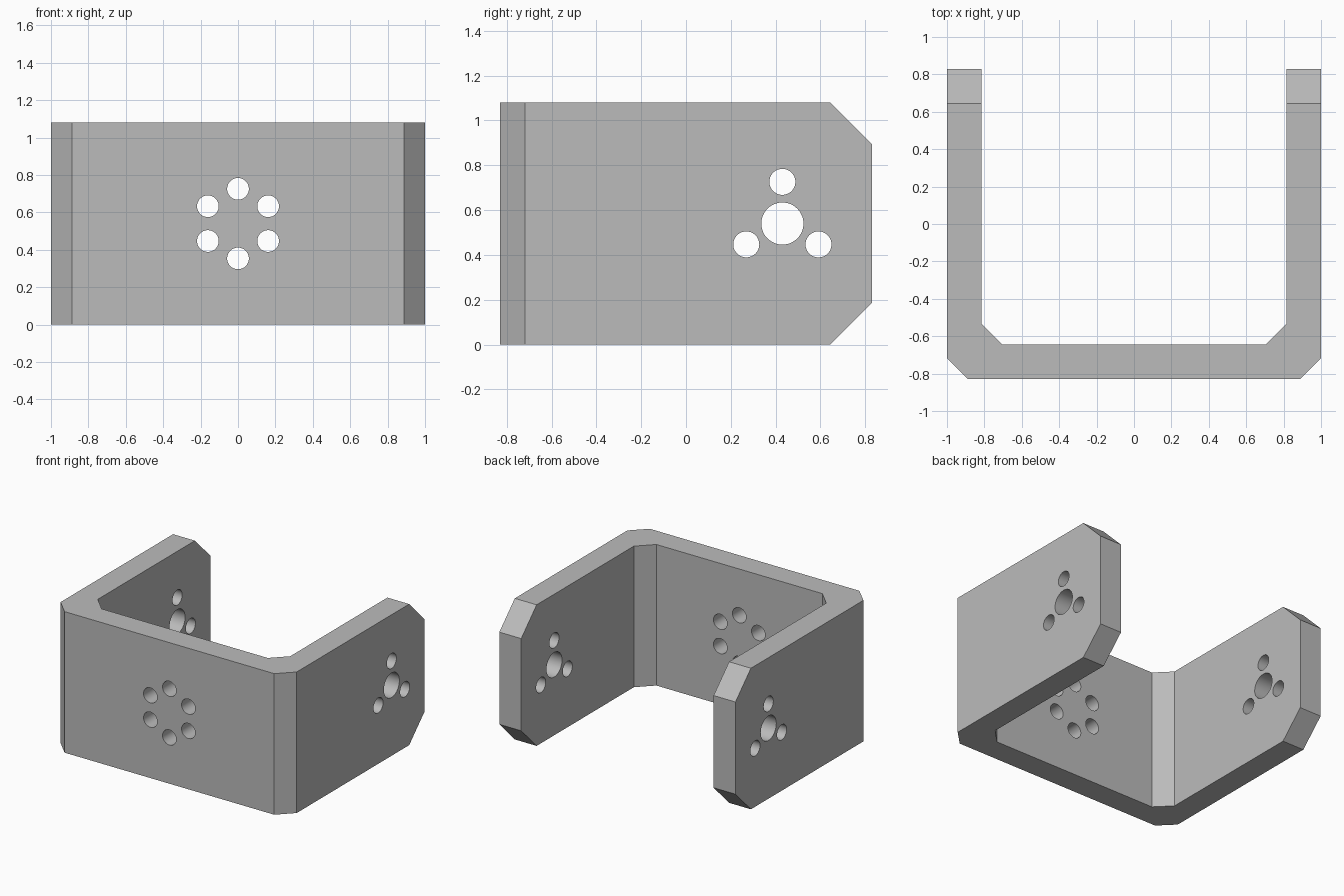
import bpy, bmesh
from math import sin, cos, radians
from mathutils import Matrix, Vector

cube = bpy.data.objects.get("Cube")
if cube:
    bpy.data.objects.remove(cube, do_unlink=True)

HALF_W, HALF_D, HEIGHT = 1.0, 0.83, 1.08
WALL, BEND, CLIP = 0.185, 0.112, 0.187
HOLE_R, BORE_R, RING_R = 0.058, 0.094, 0.186
MID_Z, BORE_Y = HEIGHT / 2, 0.43


def make_object(name, bm):
    bmesh.ops.recalc_face_normals(bm, faces=bm.faces)
    mesh = bpy.data.meshes.new(name)
    bm.to_mesh(mesh)
    bm.free()
    obj = bpy.data.objects.new(name, mesh)
    bpy.context.collection.objects.link(obj)
    return obj


def extruded(name, points, direction):
    bm = bmesh.new()
    face = bm.faces.new([bm.verts.new(p) for p in points])
    grown = bmesh.ops.extrude_face_region(bm, geom=[face])
    verts = [v for v in grown["geom"] if isinstance(v, bmesh.types.BMVert)]
    bmesh.ops.translate(bm, verts=verts, vec=direction)
    return make_object(name, bm)


def ring(count, start):
    """Offsets of evenly spaced holes on the bolt circle."""
    angles = [radians(start + 360 * i / count) for i in range(count)]
    return [(RING_R * cos(a), RING_R * sin(a)) for a in angles]


def add_drill(bm, centre, axis, radius, length):
    turn = Vector((0, 0, 1)).rotation_difference(Vector(axis)).to_matrix().to_4x4()
    bmesh.ops.create_cone(bm, cap_ends=True, segments=48, radius1=radius, radius2=radius,
                          depth=length, matrix=Matrix.Translation(centre) @ turn)


def apply_boolean(obj, cutter, operation):
    mod = obj.modifiers.new(operation.title(), "BOOLEAN")
    mod.operation, mod.object, mod.solver = operation, cutter, "EXACT"
    bpy.context.view_layer.objects.active = obj
    bpy.ops.object.modifier_apply(modifier=mod.name)
    bpy.data.objects.remove(cutter, do_unlink=True)


# U-shaped bracket with angled bends
inner_x, inner_y = HALF_W - WALL, WALL - HALF_D
right_half = [(HALF_W - BEND, -HALF_D), (HALF_W, BEND - HALF_D), (HALF_W, HALF_D),
              (inner_x, HALF_D), (inner_x, inner_y + BEND), (inner_x - BEND, inner_y)]
outline = right_half + [(-x, y) for x, y in reversed(right_half)]
bracket = extruded("u_bracket", [(x, y, 0) for x, y in outline], (0, 0, HEIGHT))

# Clipped corners at the free ends of both arms
for z, inward in ((0, 1), (HEIGHT, -1)):
    size = CLIP * 2
    corner = [(-1.5, HALF_D - size, z - inward * CLIP),
              (-1.5, HALF_D + CLIP, z + inward * size),
              (-1.5, HALF_D + CLIP, z - inward * CLIP)]
    apply_boolean(bracket, extruded("corner_cutter", corner, (3, 0, 0)), "DIFFERENCE")

# Bolt circle in the front plate, bore and three bolt holes through both arms
drills = bmesh.new()
for dx, dz in ring(6, 90):
    add_drill(drills, (dx, WALL / 2 - HALF_D, MID_Z + dz), (0, 1, 0), HOLE_R, WALL * 2)
for side in (-1, 1):
    x = side * (HALF_W - WALL / 2)
    add_drill(drills, (x, BORE_Y, MID_Z), (1, 0, 0), BORE_R, WALL * 2)
    for dy, dz in ring(3, 90):
        add_drill(drills, (x, BORE_Y + dy, MID_Z + dz), (1, 0, 0), HOLE_R, WALL * 2)
apply_boolean(bracket, make_object("hole_cutter", drills), "DIFFERENCE")

# Plain grey metal
grey = bpy.data.materials.new("plain_grey")
grey.use_nodes = True
grey.diffuse_color = (0.5, 0.5, 0.5, 1)
grey.node_tree.nodes["Principled BSDF"].inputs["Base Color"].default_value = grey.diffuse_color
bracket.data.materials.clear()
bracket.data.materials.append(grey)
for face in bracket.data.polygons:
    face.material_index = 0

# Smooth hole walls, crisp plate edges
bpy.ops.object.select_all(action="DESELECT")
bracket.select_set(True)
bpy.context.view_layer.objects.active = bracket
bpy.ops.object.shade_smooth_by_angle(angle=radians(30))
